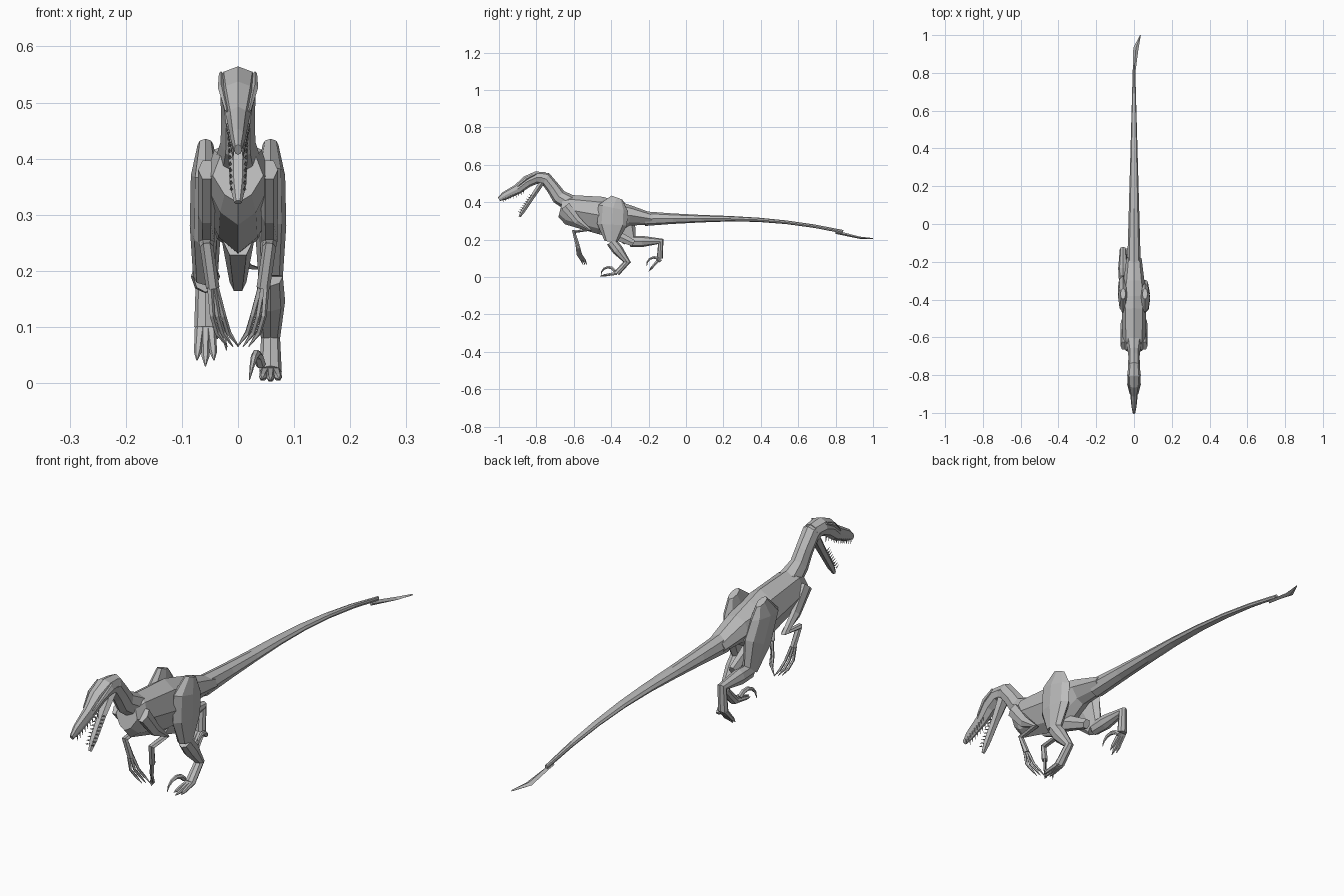
import bpy, bmesh, math
from mathutils import Vector

SIDES = {"left": 1, "right": -1}

cube = bpy.data.objects.get("Cube")
if cube:
    bpy.data.objects.remove(cube)

grey = bpy.data.materials.new("plain grey")
grey.use_nodes = True
tone = (0.5, 0.5, 0.5, 1)
grey.diffuse_color = tone
grey.node_tree.nodes["Principled BSDF"].inputs["Base Color"].default_value = tone


def add_tube(bm, path, widths, depths, sides, belly_narrowing):
    """Skin elliptical rings, given as half widths and half depths, along a path."""
    path = [Vector(point) for point in path]
    rings = []
    for i, (centre, wide, deep) in enumerate(zip(path, widths, depths)):
        before, after = path[max(i - 1, 0)], path[min(i + 1, len(path) - 1)]
        incoming = (centre - before).normalized()
        outgoing = (after - centre).normalized()
        along = (incoming + outgoing).normalized()
        across = (Vector((1, 0, 0)) - along * along.x).normalized()
        up = across.cross(along)
        ring = []
        for k in range(sides):
            angle = math.tau * k / sides
            narrowing = 1 + belly_narrowing * min(math.sin(angle), 0)
            sideways = across * wide * narrowing * math.cos(angle)
            ring.append(bm.verts.new(centre + sideways + up * deep * math.sin(angle)))
        rings.append(ring)
    for low, high in zip(rings, rings[1:]):
        for k in range(sides):
            following = (k + 1) % sides
            bm.faces.new((low[k], low[following], high[following], high[k]))
    bm.faces.new(rings[0])
    bm.faces.new(rings[-1])


def build_part(name, paths, widths, depths=None, sides=8, belly_narrowing=0):
    """Make one object from one or more tubes that share the same thickness."""
    bm = bmesh.new()
    for path in paths:
        add_tube(bm, path, widths, depths or widths, sides, belly_narrowing)
    bmesh.ops.recalc_face_normals(bm, faces=bm.faces)
    mesh = bpy.data.meshes.new(name)
    bm.to_mesh(mesh)
    bm.free()
    mesh.materials.append(grey)
    part = bpy.data.objects.new(name, mesh)
    bpy.context.collection.objects.link(part)


def in_plane(x, *points):
    """Place side-profile points (y, z) in the plane at x."""
    return [Vector((x, y, z)) for y, z in points]


def mix(start, end, amount):
    return start + (end - start) * amount


def steps(count):
    return [i / (count - 1) for i in range(count)]


# Trunk: deep chest, wide hips, narrow belly
build_part("trunk",
           [in_plane(0, (-.67, .37), (-.63, .36), (-.46, .33), (-.38, .32), (-.3, .33), (-.18, .31))],
           widths=[.045, .06, .065, .07, .055, .04],
           depths=[.05, .08, .1, .09, .055, .03], belly_narrowing=.35)
build_part("pelvis_keel", [in_plane(0, (-.45, .26), (-.28, .18))],
           widths=[.03, .015], depths=[.04, .02], sides=6)

# Tail: thins steadily and droops past its middle, then a twisted blade
tail_path, tail_widths, tail_depths = [], [], []
for t in steps(8):
    y = mix(-.22, .84, t)
    droop = .17 * max(y - .2, 0) ** 2
    tail_path.append((0, y, .312 - droop))
    tail_widths.append(mix(.036, .006, t))
    tail_depths.append(.009 + .03 * (1 - t) ** 3)
build_part("tail", [tail_path], tail_widths, tail_depths)
build_part("tail_blade", [[(0, .8, .24), (.01, .93, .21), (.034, 1, .205)]],
           widths=[.007, .014, .002], depths=[.009, .006, .003], sides=4)

# Neck, skull and open lower jaw
build_part("neck", [in_plane(0, (-.8, .53), (-.75, .525), (-.71, .475), (-.68, .43), (-.62, .395))],
           widths=[.03, .032, .03, .031, .042], depths=[.03, .036, .036, .041, .045])
build_part("upper_head",
           [in_plane(0, (-1, .416), (-.97, .434), (-.9, .47), (-.85, .51), (-.8, .532), (-.75, .53))],
           widths=[.007, .013, .02, .031, .036, .03],
           depths=[.011, .022, .027, .032, .033, .03])
build_part("lower_jaw", [in_plane(0, (-.89, .322), (-.87, .355), (-.82, .43), (-.77, .505))],
           widths=[.007, .015, .018, .027], depths=[.007, .013, .014, .016], sides=6)
build_part("brow_ridges",
           [[(side * .02, -.9, .485), (side * .03, -.85, .527), (side * .03, -.8, .552)]
            for side in SIDES.values()],
           widths=[.003, .006, .004], sides=4)


def tooth_row(name, front, back, point):
    """Line both edges of a jaw with small spikes aimed along point."""
    spikes = []
    for side in SIDES.values():
        for t in steps(9):
            root = Vector(front).lerp(Vector(back), t)
            root.x *= side
            spikes.append([root, root + Vector(point)])
    build_part(name, spikes, widths=[.003, .0004], sides=4)


tooth_row("upper_teeth", (.009, -.98, .418), (.018, -.87, .463), (0, .004, -.02))
tooth_row("lower_teeth", (.012, -.885, .345), (.016, -.825, .435), (0, -.016, .006))

# Folded arms, each with three long fingers curling inwards
for label, side in SIDES.items():
    outer, inner = side * .056, side * .045
    arm = in_plane(outer, (-.645, .38), (-.58, .3), (-.515, .252), (-.6, .243))
    palm = Vector((inner, -.58, .17))
    build_part(label + "_arm", [arm + [palm]],
               widths=[.015, .015, .014, .012, .012],
               depths=[.03, .024, .016, .013, .012], sides=6)
    fingers = []
    for spread in (-.01, 0, .01):
        fan = Vector((-side * spread, spread, 0))
        bend = Vector((inner * .8, -.57, .12))
        curl = Vector((inner * .6, -.55, .09))
        tip = Vector((inner * .2, -.54, .065))
        fingers.append([palm + fan / 2, bend + fan, curl + fan, tip + fan])
    build_part(label + "_fingers", fingers, widths=[.006, .005, .005, .001], sides=5)


def build_leg(label, knee, ankle, ball, toe_tip):
    """Build a hind leg from its joints, given as side-profile points (y, z)."""
    x = SIDES[label] * .058
    crest, hip, knee, ankle, ball, toe_tip = in_plane(
        x, (-.37, .425), (-.39, .37), knee, ankle, ball, toe_tip)
    build_part(label + "_thigh", [[crest, hip, hip.lerp(knee, .5), knee]],
               widths=[.014, .026, .028, .022], depths=[.03, .08, .08, .035])
    build_part(label + "_shin", [[knee, knee.lerp(ankle, .4), ankle, ball]],
               widths=[.022, .026, .017, .02], depths=[.028, .03, .02, .016])

    # Three spread toes with pointed claws
    toes = []
    for spread in (-1, 0, 1):
        root = ball + Vector((spread * .009, 0, 0))
        tip = toe_tip + Vector((spread * .018, 0, 0))
        tip = tip.lerp(ball, abs(spread) * .15)
        toes.append([root, root.lerp(tip, .45), root.lerp(tip, .75), tip])
    build_part(label + "_toes", toes, widths=[.01, .008, .007, .001], sides=6)

    # Raised hooked claw on the inner side
    hook = []
    middle = ball.lerp(toe_tip, .5)
    for t in steps(6):
        angle = math.radians(mix(30, 190, t))
        arc = Vector((0, math.cos(angle), math.sin(angle))) * .04
        hook.append(middle + arc - Vector((x * mix(.3, .65, t), 0, 0)))
    build_part(label + "_sickle_claw", [hook],
               widths=[mix(.009, .001, t * t) for t in steps(6)], sides=6)


# Left leg planted, right leg swept back
build_leg("left", knee=(-.4, .19), ankle=(-.315, .08), ball=(-.37, .02), toe_tip=(-.46, .005))
build_leg("right", knee=(-.3, .19), ankle=(-.135, .19), ball=(-.14, .1), toe_tip=(-.2, .03))
